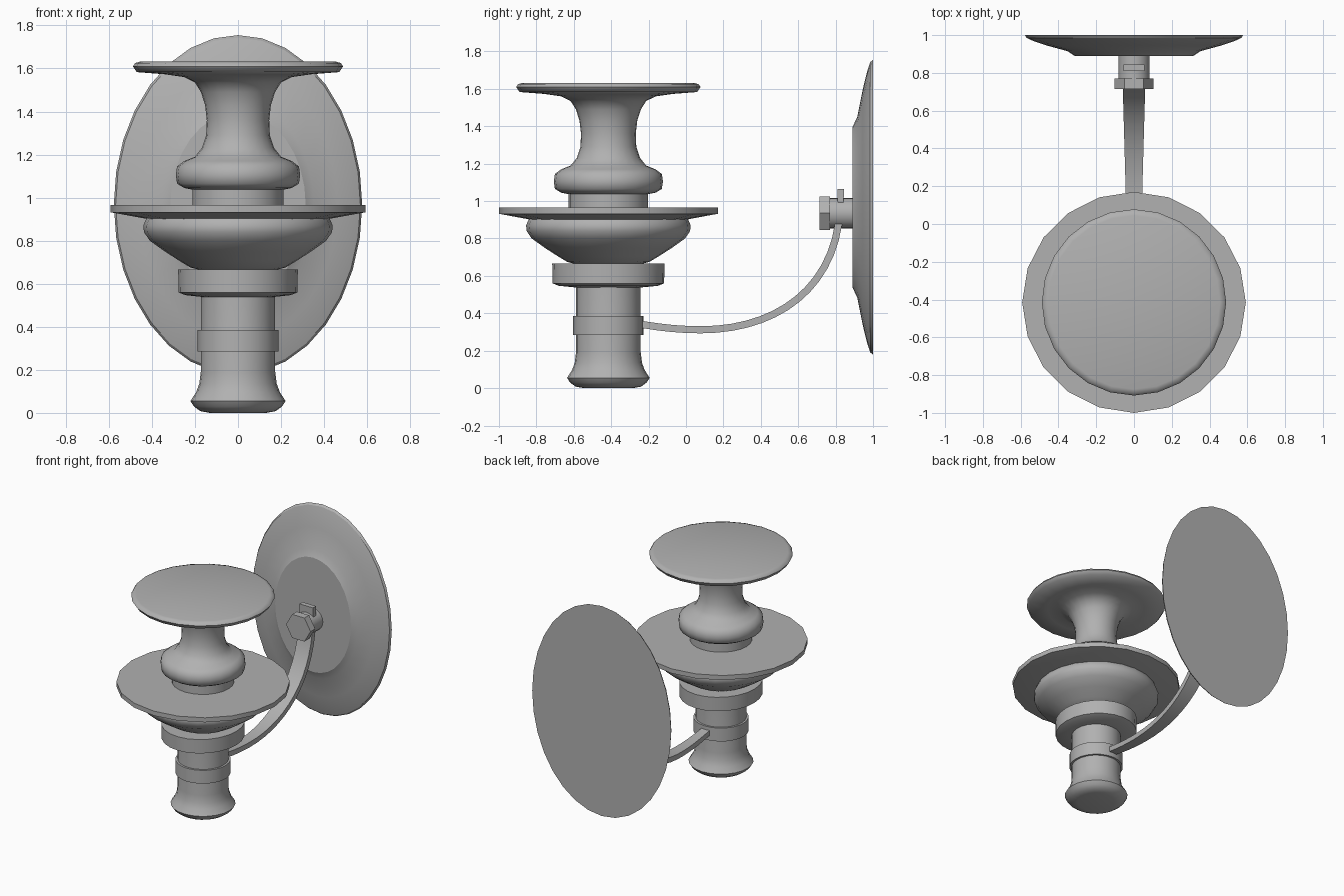
import bpy, bmesh, math
from mathutils import Vector
from mathutils.geometry import interpolate_bezier

if "Cube" in bpy.data.objects:
    bpy.data.objects.remove(bpy.data.objects["Cube"])

AXIS_Y = -0.415   # vertical axis of the turned lamp body
KNOB_Z = 0.935    # height of the fixing bolt

# Dark grey metal shared by every part
metal = bpy.data.materials.new("dark_grey_metal")
metal.diffuse_color = (0.44, 0.44, 0.44, 1)
metal.use_nodes = True
metal.node_tree.nodes["Principled BSDF"].inputs["Base Color"].default_value = metal.diffuse_color


def finish(bm, name, smooth=True, angle=35):
    bmesh.ops.recalc_face_normals(bm, faces=bm.faces)
    me = bpy.data.meshes.new(name)
    bm.to_mesh(me)
    bm.free()
    me.materials.append(metal)
    ob = bpy.data.objects.new(name, me)
    bpy.context.collection.objects.link(ob)
    if smooth:
        bpy.ops.object.select_all(action='DESELECT')
        ob.select_set(True)
        bpy.context.view_layer.objects.active = ob
        bpy.ops.object.shade_smooth_by_angle(angle=math.radians(angle))
    return ob


def skin(bm, rings):
    """Join rings of points into a closed, capped tube."""
    loops = [[bm.verts.new(p) for p in r] for r in rings]
    n = len(loops[0])
    for a, b in zip(loops, loops[1:]):
        for i in range(n):
            j = (i + 1) % n
            bm.faces.new((a[i], a[j], b[j], b[i]))
    bm.faces.new(loops[0])
    bm.faces.new(loops[-1])


def turned(name, profile, n=24, angle=35, sy=1):
    """Lathe (radius, z) pairs about the lamp axis."""
    bm = bmesh.new()
    step = 2 * math.pi / n
    skin(bm, [[(r * math.cos(i * step), AXIS_Y + sy * r * math.sin(i * step), z)
               for i in range(n)] for r, z in profile])
    return finish(bm, name, angle=angle)


def wall_round(name, profile, zc, sx=1, sz=1, n=32, smooth=True, angle=35):
    """Lathe (radius, y) pairs about a horizontal axis, optionally elliptical."""
    bm = bmesh.new()
    step = 2 * math.pi / n
    skin(bm, [[(r * sx * math.cos(i * step), y, zc + r * sz * math.sin(i * step))
               for i in range(n)] for r, y in profile])
    return finish(bm, name, smooth, angle)


# Turned lamp body, bottom to top
turned("stem", [(0.13, 0), (0.175, 0.008), (0.205, 0.03), (0.221, 0.055),
                (0.195, 0.095), (0.18, 0.135), (0.173, 0.19), (0.173, 0.56)])
turned("stem_band", [(0.188, 0.285), (0.188, 0.385)])
turned("collar", [(0.16, 0.538), (0.245, 0.547), (0.276, 0.56),
                  (0.278, 0.665)], sy=1.08)
turned("bowl", [(0.16, 0.66), (0.22, 0.675), (0.27, 0.705), (0.34, 0.75),
                (0.41, 0.80), (0.437, 0.84), (0.44, 0.87), (0.425, 0.905), (0.40, 0.925)])
turned("drip_plate", [(0.40, 0.897), (0.592, 0.932), (0.592, 0.966)],
       n=20, angle=25, sy=0.988)
turned("neck_ring", [(0.212, 0.955), (0.212, 1.045)])
turned("shade", [(0.20, 1.035), (0.25, 1.045), (0.283, 1.065), (0.289, 1.105),
                 (0.283, 1.145), (0.25, 1.17), (0.20, 1.19), (0.168, 1.23),
                 (0.148, 1.29), (0.145, 1.36), (0.153, 1.43), (0.172, 1.49),
                 (0.20, 1.535), (0.25, 1.56), (0.34, 1.573), (0.47, 1.583),
                 (0.488, 1.61), (0.478, 1.625), (0.455, 1.632)], angle=60, sy=1.01)

# Oval wall plate with a bevelled band around its flat centre
wall_round("wall_plate", [(0.545, 0.89), (0.61, 0.915), (0.80, 0.945),
                          (0.92, 0.968), (0.985, 0.985), (1.0, 1.0)],
           0.967, 0.577, 0.788, angle=25)

# Fixing bolt: sleeve, hexagonal head and small tab
wall_round("bolt_sleeve", [(0.082, 0.75), (0.082, 0.90)], KNOB_Z, n=20)
wall_round("hex_head", [(0.102, 0.715), (0.102, 0.77)], KNOB_Z, n=6, smooth=False)
bm = bmesh.new()
skin(bm, [[(-w, 0.827 - d, z), (w, 0.827 - d, z), (w, 0.827 + d, z), (-w, 0.827 + d, z)]
          for w, d, z in ((0.056, 0.015, 0.98), (0.056, 0.018, 1.065))])
finish(bm, "bolt_tab", False)

# Curved flat arm, widening toward the wall
segs = [((-0.26, 0.345), (-0.15, 0.325), (-0.04, 0.312), (0.08, 0.312)),
        ((0.08, 0.312), (0.45, 0.312), (0.76, 0.50), (0.816, 0.88))]
path = []
for s, count in zip(segs, (7, 14)):
    a, b, c, d = (Vector((0, y, z)) for y, z in s)
    path += interpolate_bezier(a, b, c, d, count)[1 if path else 0:]
rings = []
for i, p in enumerate(path):
    t = (path[min(i + 1, len(path) - 1)] - path[max(i - 1, 0)]).normalized()
    side = Vector((0, -t.z, t.y)) * 0.019
    w = Vector((0.032 + 0.026 * min(1, (p.y + 0.26) / 0.95), 0, 0))
    rings.append([p - w - side, p + w - side, p + w + side, p - w + side])
bm = bmesh.new()
skin(bm, rings)
finish(bm, "arm", angle=30)
